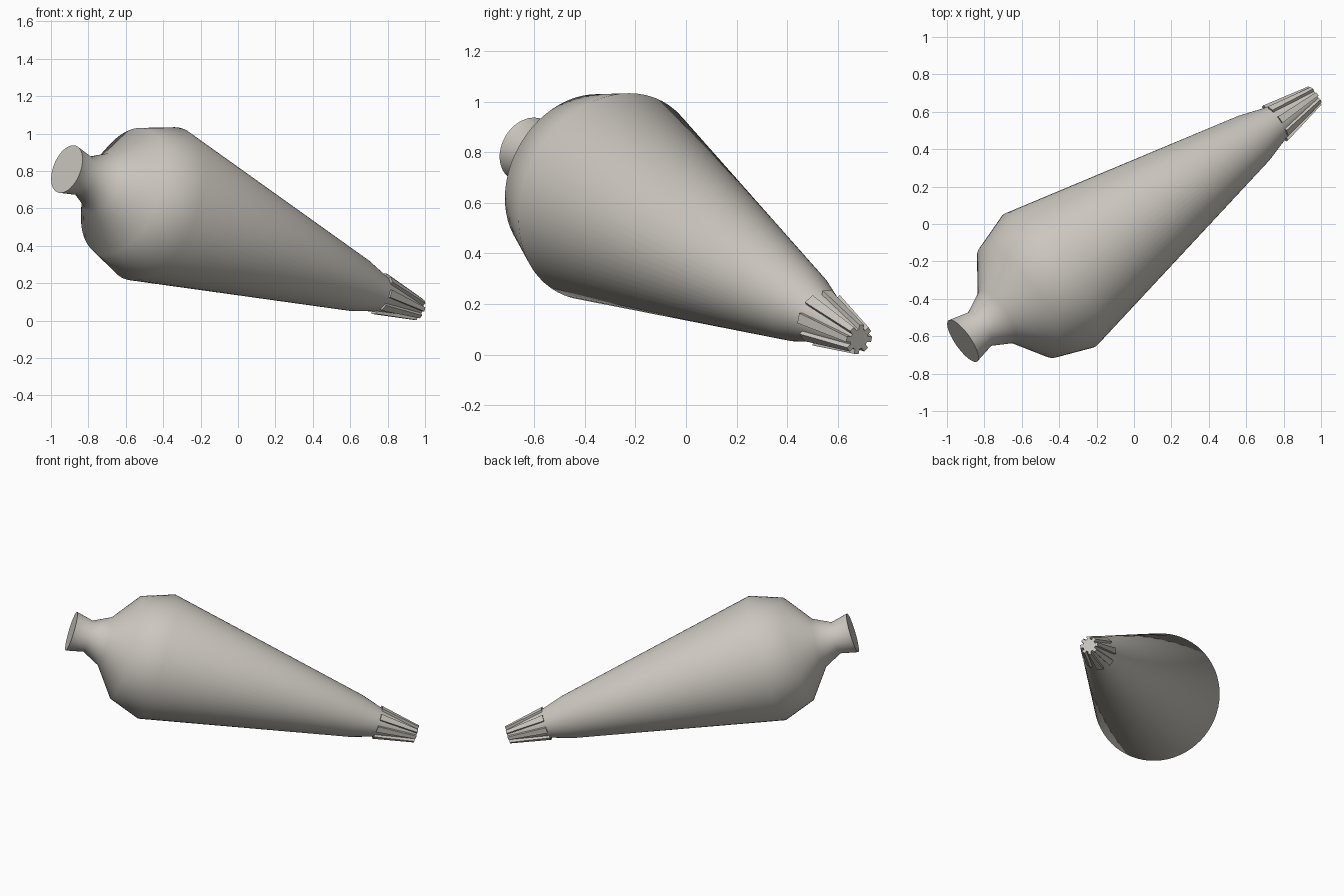
import bpy, bmesh, math
from mathutils import Vector, Matrix

cube = bpy.data.objects.get("Cube")
if cube:
    bpy.data.objects.remove(cube)

# Single canvas colour
mat = bpy.data.materials.new("warm_grey")
mat.use_nodes = True
colour = (0.60, 0.57, 0.52, 1)
mat.diffuse_color = colour
mat.node_tree.nodes["Principled BSDF"].inputs["Base Color"].default_value = colour

# Slanted frame: local z runs from the tied end to the nozzle tip
start, tip = Vector((-0.915, -0.625, 0.81)), Vector((0.965, 0.685, 0.06))
length = (tip - start).length
axis = (tip - start).normalized()
up = (Vector((0, 0, 1)) - axis * axis.z).normalized()
side = axis.cross(up)
frame = Matrix((up, side, axis)).transposed().to_4x4()
frame.translation = start


def finish(name, bm, smooth):
    bmesh.ops.recalc_face_normals(bm, faces=bm.faces)
    mesh = bpy.data.meshes.new(name)
    bm.to_mesh(mesh)
    bm.free()
    mesh.transform(frame)
    mesh.materials.append(mat)
    obj = bpy.data.objects.new(name, mesh)
    bpy.context.collection.objects.link(obj)
    if smooth:
        bpy.ops.object.select_all(action="DESELECT")
        obj.select_set(True)
        bpy.context.view_layer.objects.active = obj
        bpy.ops.object.shade_smooth_by_angle(angle=math.radians(50))


def revolve(name, profile, sides=64):
    """Closed solid of revolution from (distance, radius) pairs."""
    bm = bmesh.new()
    rings = []
    for s, r in profile:
        angles = [math.tau * i / sides for i in range(sides)]
        rings.append([bm.verts.new((r * math.cos(a), r * math.sin(a), s)) for a in angles])
    for a, b in zip(rings, rings[1:]):
        for i in range(sides):
            j = (i + 1) % sides
            bm.faces.new((a[i], a[j], b[j], b[i]))
    bm.faces.new(rings[0])
    bm.faces.new(rings[-1])
    finish(name, bm, True)


# Bag with flared gathered end, running straight into the nozzle cone
revolve("piping_bag", [(0, 0.134), (0.117, 0.108), (0.236, 0.167), (0.383, 0.357),
                       (0.597, 0.431), (1.99, 0.146), (2.14, 0.1), (length, 0.042)])

# Tapered ridges forming the star nozzle
bm = bmesh.new()
for k in range(8):
    turn = Matrix.Rotation(math.tau * k / 8, 4, "Z")
    ends = []
    for s, outer, inner, half in ((2.14, 0.114, 0.08, 0.021), (length, 0.06, 0.03, 0.011)):
        corners = ((inner, -half), (outer, -half), (outer, half), (inner, half))
        ends.append([bm.verts.new(turn @ Vector((x, y, s))) for x, y in corners])
    a, b = ends
    bm.faces.new(a)
    bm.faces.new(b)
    for i in range(4):
        j = (i + 1) % 4
        bm.faces.new((a[i], a[j], b[j], b[i]))
finish("nozzle_ridges", bm, False)
